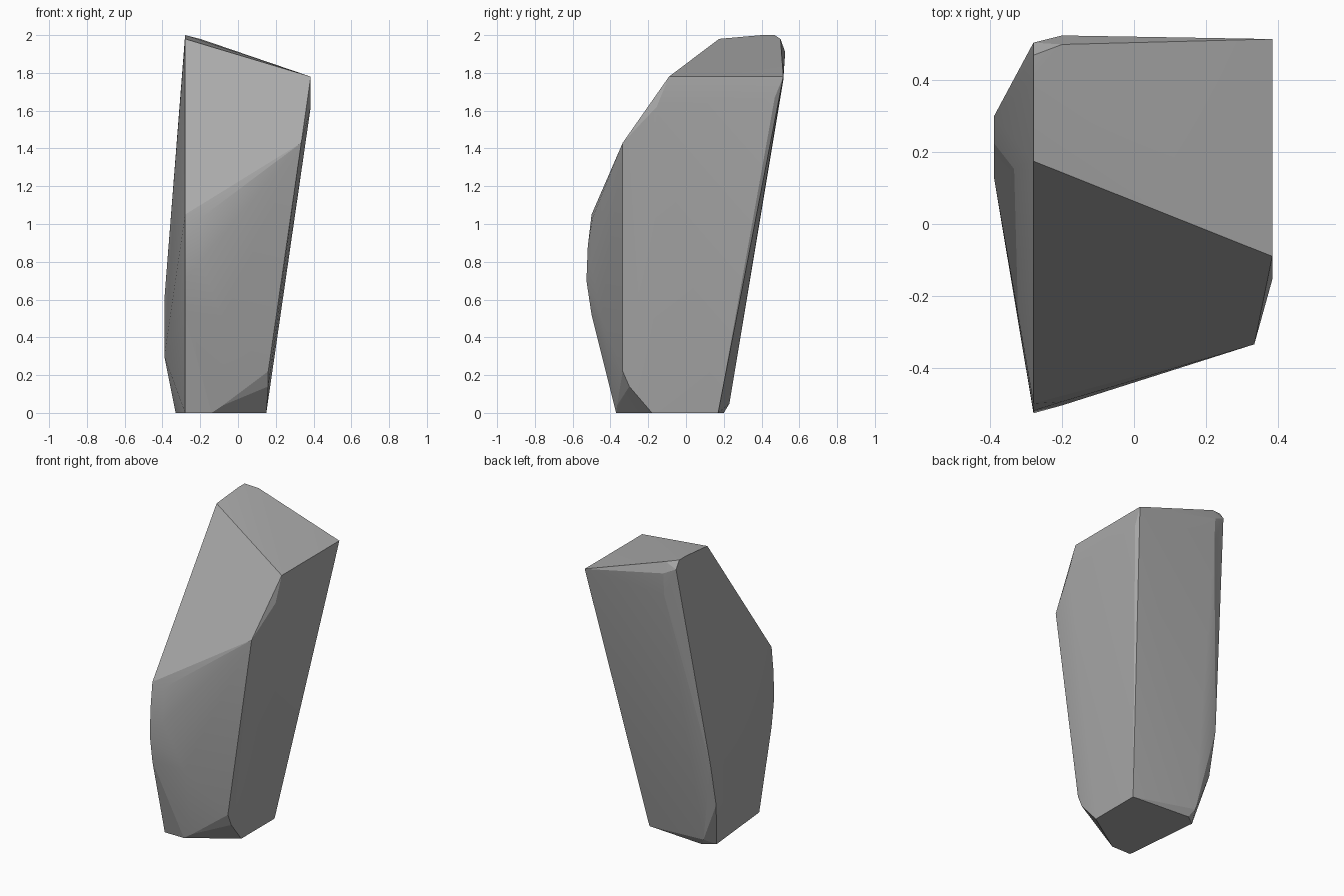
import bpy, bmesh, math
from mathutils import Vector

# remove the default object
if "Cube" in bpy.data.objects:
    bpy.data.objects.remove(bpy.data.objects["Cube"], do_unlink=True)

CM = 0.01  # outlines below are given in hundredths of a unit


def grey_stone():
    """One flat grey for the whole boulder."""
    mat = bpy.data.materials.new("stone_grey")
    colour = (0.4, 0.4, 0.4, 1.0)
    mat.use_nodes = True
    mat.diffuse_color = colour
    bsdf = next(n for n in mat.node_tree.nodes if n.type == "BSDF_PRINCIPLED")
    bsdf.inputs["Base Color"].default_value = colour
    bsdf.inputs["Roughness"].default_value = 0.9
    return mat


def outline_at_x(x, yz):
    """Corners of a facet standing upright at one x."""
    return [Vector((x, y, z)) * CM for y, z in yz]


def outline_at_z(z, xy):
    """Corners of a facet lying level at one height."""
    return [Vector((x, y, z)) * CM for x, y in xy]


def hull_object(name, corners, material):
    """Wrap a convex skin around the corners and clean it up."""
    bm = bmesh.new()
    for co in corners:
        bm.verts.new(co)
    result = bmesh.ops.convex_hull(bm, input=bm.verts[:])
    loose = {g for g in result["geom_interior"] + result["geom_unused"]
             if isinstance(g, bmesh.types.BMVert) and g.is_valid}
    bmesh.ops.delete(bm, geom=list(loose), context="VERTS")
    bmesh.ops.dissolve_limit(bm, angle_limit=math.radians(1),
                             verts=bm.verts[:], edges=bm.edges[:])
    bmesh.ops.recalc_face_normals(bm, faces=bm.faces[:])
    mesh = bpy.data.meshes.new(name)
    bm.to_mesh(mesh)
    bm.free()
    mesh.materials.append(material)
    obj = bpy.data.objects.new(name, mesh)
    bpy.context.collection.objects.link(obj)
    return obj


corners = []

# flat base
corners += outline_at_z(0, [(15, -18), (15, 17), (-26, 20), (-33, 15),
                            (-28, -37), (-14, -37)])

# left cheek: short upright band under the top, then the shoulder and foot
corners += outline_at_x(38.5, [(-9, 178), (51.5, 178), (-15.5, 162), (47, 167)])
corners += outline_at_x(33.5, [(-33.5, 143)])
corners += outline_at_x(16, [(-33.5, 22), (-30, 14)])

# bulging front ridge
corners += outline_at_x(-28, [(17.5, 198), (-50, 105), (-52, 88),
                              (-52.7, 70), (-50, 52)])
corners += outline_at_x(-20, [(-49.5, 103), (-50.5, 80)])
corners += outline_at_x(-8, [(-44.8, 50), (-36.5, 4)])

# worn back corner of the peak
corners += outline_at_x(-28, [(40, 200), (47, 200), (50.5, 195)])
corners += outline_at_x(-20, [(50, 198), (52.5, 191), (51.5, 176)])

# right flank and the lower back edge
corners += outline_at_x(-39, [(13, 30), (24, 31), (30, 60)])
corners += outline_at_x(-29, [(23, 5)])

boulder = hull_object("boulder", corners, grey_stone())

# soften only the faintest creases
bpy.ops.object.select_all(action="DESELECT")
boulder.select_set(True)
bpy.context.view_layer.objects.active = boulder
bpy.ops.object.shade_smooth_by_angle(angle=math.radians(12))
